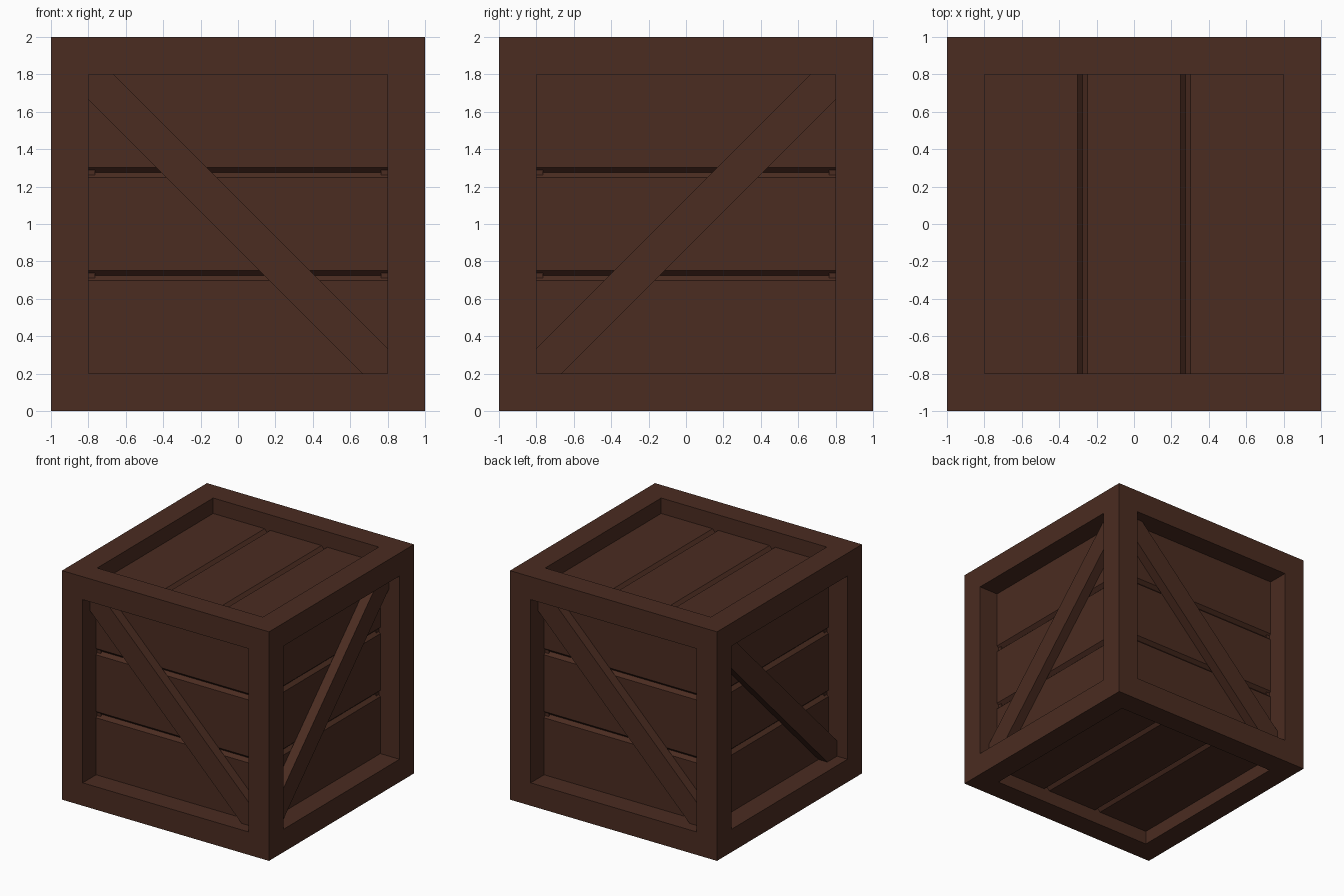
import bpy, bmesh, math
from mathutils import Matrix, Vector

if "Cube" in bpy.data.objects:
    bpy.data.objects.remove(bpy.data.objects["Cube"])

wood = bpy.data.materials.new("dark brown wood")
wood.diffuse_color = (0.070, 0.025, 0.015, 1)
wood.use_nodes = True
wood.node_tree.nodes["Principled BSDF"].inputs["Base Color"].default_value = wood.diffuse_color


def finish(name, bm):
    bmesh.ops.recalc_face_normals(bm, faces=bm.faces[:])
    me = bpy.data.meshes.new(name)
    bm.to_mesh(me)
    bm.free()
    me.materials.append(wood)
    ob = bpy.data.objects.new(name, me)
    bpy.context.collection.objects.link(ob)
    return ob


def prism(name, pts, vec, mat):
    """Closed solid: a flat outline swept along vec, placed with mat."""
    bm = bmesh.new()
    near = [bm.verts.new(mat @ p) for p in pts]
    far = [bm.verts.new(mat @ (p + vec)) for p in pts]
    bm.faces.new(near)
    bm.faces.new(far[::-1])
    for i in range(len(pts)):
        bm.faces.new((near[i - 1], near[i], far[i], far[i - 1]))
    return finish(name, bm)


# outer frame: cube with a square window sunk into every face
bm = bmesh.new()
bmesh.ops.create_cube(bm, size=2, matrix=Matrix.Translation((0, 0, 1)))
windows = bm.faces[:]
bmesh.ops.inset_individual(bm, faces=windows, thickness=0.2, depth=0, use_even_offset=True)
normals = [f.normal.copy() for f in windows]
floors = []
for f, n in zip(windows, normals):
    new = bmesh.ops.extrude_discrete_faces(bm, faces=[f])["faces"][0]
    bmesh.ops.translate(bm, vec=-0.22 * n, verts=new.verts[:])
    floors.append(new)
bmesh.ops.delete(bm, geom=floors, context='FACES_ONLY')
bmesh.ops.recalc_face_normals(bm, faces=bm.faces[:])
finish("crate_frame", bm)


def plank_panel(name, depth, mat):
    """Three boards parted by V grooves, facing -y, centred on the origin."""
    y, h, g = -1 + depth, 0.0275, 0.03
    pts = [(-0.8, y)]
    for c in (-0.275, 0.275):
        pts += [(c - h, y), (c, y + g), (c + h, y)]
    pts += [(0.8, y), (0.8, y + 0.05), (-0.8, y + 0.05)]
    prism(name, [Vector((-0.8, p[1], p[0])) for p in pts], Vector((1.6, 0, 0)), mat)


# four sides: board panel plus diagonal brace
up = Matrix.Translation((0, 0, 1))
for k, side in enumerate(("front", "right", "back", "left")):
    mat = up @ Matrix.Rotation(k * math.pi / 2, 4, 'Z')
    plank_panel(side + "_boards", 0.185, mat)
    s = -1 if side == "right" else 1
    a, b = 0.8, 0.665
    outline = [(-a, a), (-b, a), (a, -b), (a, -a), (b, -a), (-a, b)]
    prism(side + "_brace", [Vector((s * u, -0.9, v)) for u, v in outline],
          Vector((0, 0.086, 0)), mat)

# lid and base boards, grooves running front to back
turn = Matrix.Rotation(math.pi / 2, 4, 'Z')
plank_panel("lid_boards", 0.135, up @ turn @ Matrix.Rotation(-math.pi / 2, 4, 'X'))
plank_panel("base_boards", 0.12, up @ turn @ Matrix.Rotation(math.pi / 2, 4, 'X'))
